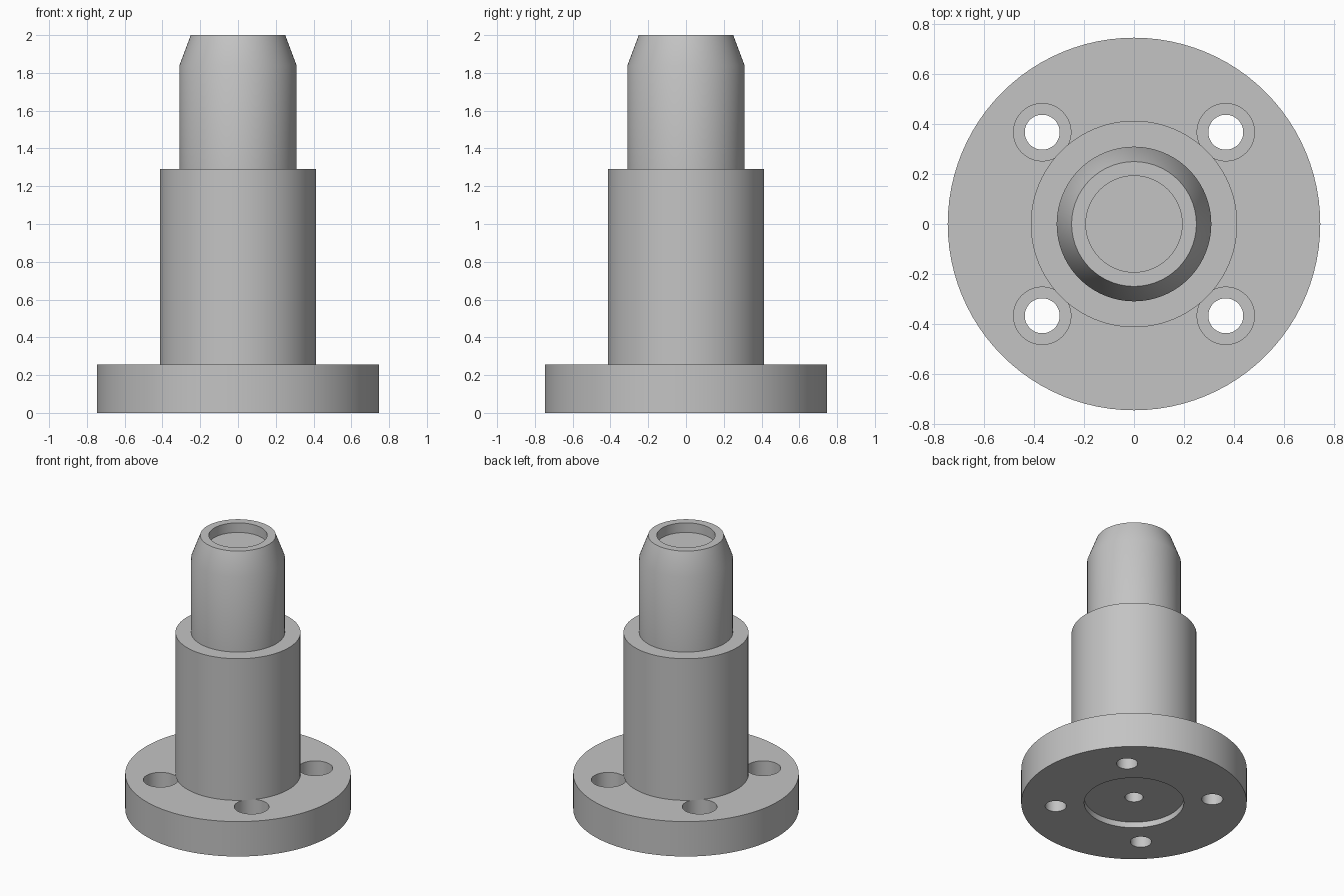
import bpy, bmesh, math

SEGMENTS = 96
FLANGE_TOP = 0.255
HOLE_OFFSET = 0.368

default = bpy.data.objects.get("Cube")
if default:
    bpy.data.objects.remove(default, do_unlink=True)

steel = bpy.data.materials.new("grey_steel")
steel.use_nodes = True
colour = (0.55, 0.55, 0.55, 1)
steel.diffuse_color = colour
steel.node_tree.nodes["Principled BSDF"].inputs["Base Color"].default_value = colour


def revolve(name, profile, location=(0, 0, 0)):
    """Lathe an (r, z) profile that starts and ends on the axis."""
    bm = bmesh.new()
    verts = [bm.verts.new((r, 0, z)) for r, z in profile]
    edges = [bm.edges.new(pair) for pair in zip(verts, verts[1:])]
    bmesh.ops.spin(bm, geom=verts + edges, axis=(0, 0, 1), cent=(0, 0, 0),
                   angle=math.tau, steps=SEGMENTS)
    bmesh.ops.remove_doubles(bm, verts=bm.verts, dist=1e-4)
    bmesh.ops.recalc_face_normals(bm, faces=bm.faces)
    mesh = bpy.data.meshes.new(name)
    bm.to_mesh(mesh)
    bm.free()
    mesh.materials.append(steel)
    obj = bpy.data.objects.new(name, mesh)
    obj.location = location
    bpy.context.collection.objects.link(obj)
    return obj


def activate(obj):
    bpy.ops.object.select_all(action="DESELECT")
    obj.select_set(True)
    bpy.context.view_layer.objects.active = obj


# Flange with a shallow recess and blind centre hole underneath
flange = revolve("flange", [
    (0, 0.2), (0.06, 0.2), (0.06, 0.042), (0.33, 0.042), (0.33, 0),
    (0.747, 0), (0.747, FLANGE_TOP), (0, FLANGE_TOP)])

# Four counterbored bolt holes
for sx in (-1, 1):
    for sy in (-1, 1):
        cutter = revolve("bolt_hole_cutter", [
            (0, -0.1), (0.07, -0.1), (0.07, 0.115), (0.115, 0.115),
            (0.115, 0.4), (0, 0.4)], (sx * HOLE_OFFSET, sy * HOLE_OFFSET, 0))
        cutter.hide_render = True
        cut = flange.modifiers.new("bolt_hole", "BOOLEAN")
        cut.operation = "DIFFERENCE"
        cut.solver = "EXACT"
        cut.object = cutter
        activate(flange)
        bpy.ops.object.modifier_apply(modifier=cut.name)
        bpy.data.objects.remove(cutter, do_unlink=True)

# Stepped shaft with a tapered nose and a shallow end recess
shaft = revolve("stepped_shaft", [
    (0, FLANGE_TOP), (0.414, FLANGE_TOP), (0.414, 1.29), (0.31, 1.29),
    (0.31, 1.84), (0.25, 2), (0.193, 2), (0.193, 1.93), (0, 1.93)])

for part in (flange, shaft):
    activate(part)
    bpy.ops.object.shade_smooth_by_angle(angle=math.radians(30))
